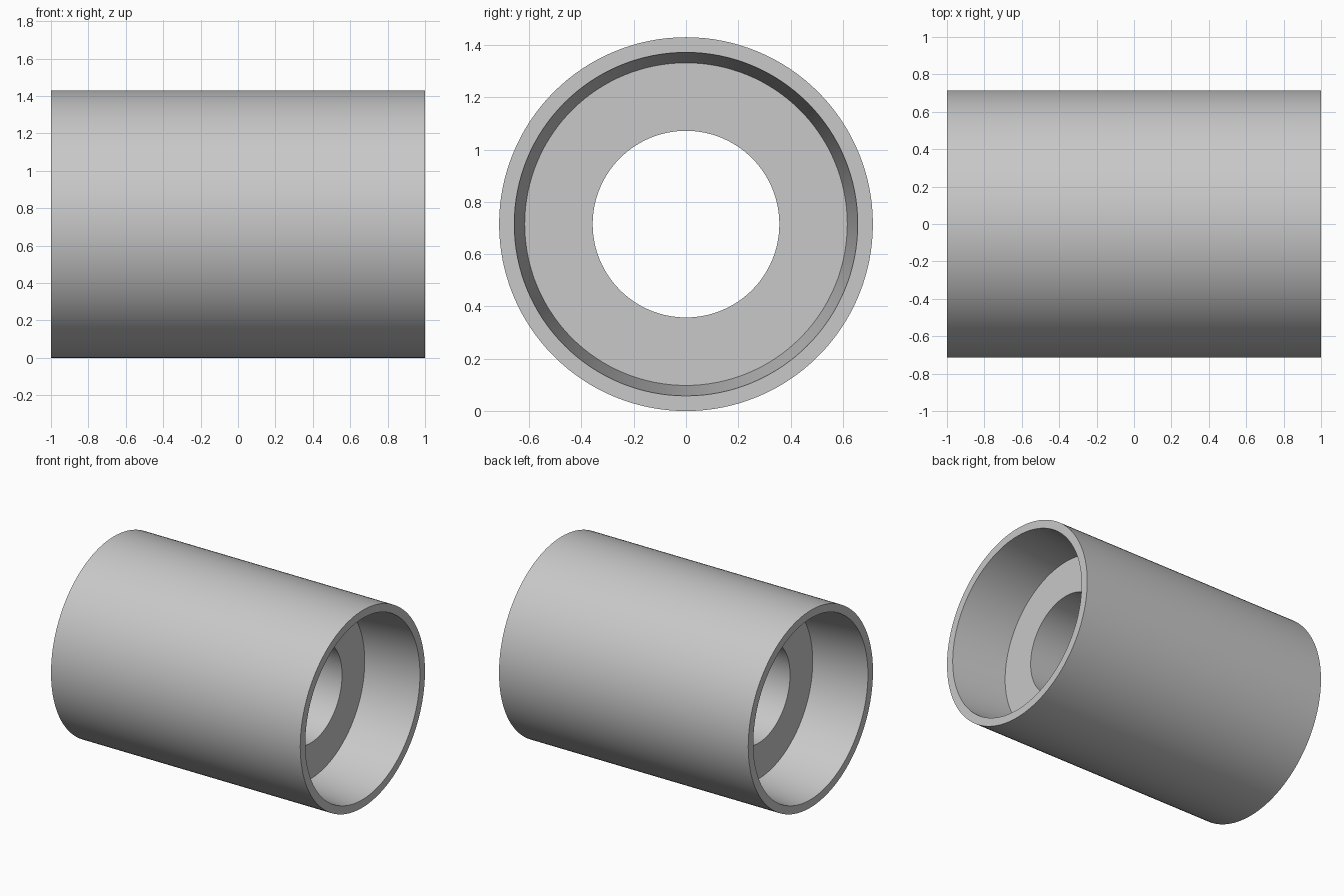
import bpy, bmesh, math
from mathutils import Matrix, Vector

cube = bpy.data.objects.get("Cube")
if cube:
    bpy.data.objects.remove(cube, do_unlink=True)

OUTER, MOUTH, SEAT, BORE = 0.715, 0.657, 0.617, 0.357
HALF, DEPTH, SEGMENTS = 1.0, 0.415, 128

steel = bpy.data.materials.new("light grey metal")
steel.use_nodes = True
colour = (0.58, 0.58, 0.58, 1)
steel.diffuse_color = colour
steel.node_tree.nodes["Principled BSDF"].inputs["Base Color"].default_value = colour

# Closed section of the sleeve wall: tapered socket, flat shoulder, straight bore
half_section = [(HALF, OUTER), (HALF, MOUTH), (HALF - DEPTH, SEAT), (HALF - DEPTH, BORE)]
section = half_section + [(-x, r) for x, r in reversed(half_section)]

# Revolve the section about the x axis
bm = bmesh.new()
verts = [bm.verts.new((x, 0, r)) for x, r in section]
edges = [bm.edges.new((v, verts[i - 1])) for i, v in enumerate(verts)]
bmesh.ops.spin(bm, geom=verts + edges, cent=Vector(), axis=Vector((1, 0, 0)),
               angle=math.tau, steps=SEGMENTS, use_merge=True)
bmesh.ops.remove_doubles(bm, verts=bm.verts, dist=0.0001)
bmesh.ops.recalc_face_normals(bm, faces=bm.faces)
bmesh.ops.transform(bm, matrix=Matrix.Translation((0, 0, OUTER)), verts=bm.verts)

mesh = bpy.data.meshes.new("coupling_sleeve")
bm.to_mesh(mesh)
bm.free()
mesh.materials.append(steel)
sleeve = bpy.data.objects.new("coupling_sleeve", mesh)
bpy.context.collection.objects.link(sleeve)

# Smooth round walls with crisp rims
bpy.ops.object.select_all(action="DESELECT")
sleeve.select_set(True)
bpy.context.view_layer.objects.active = sleeve
bpy.ops.object.shade_smooth_by_angle(angle=math.radians(30))
